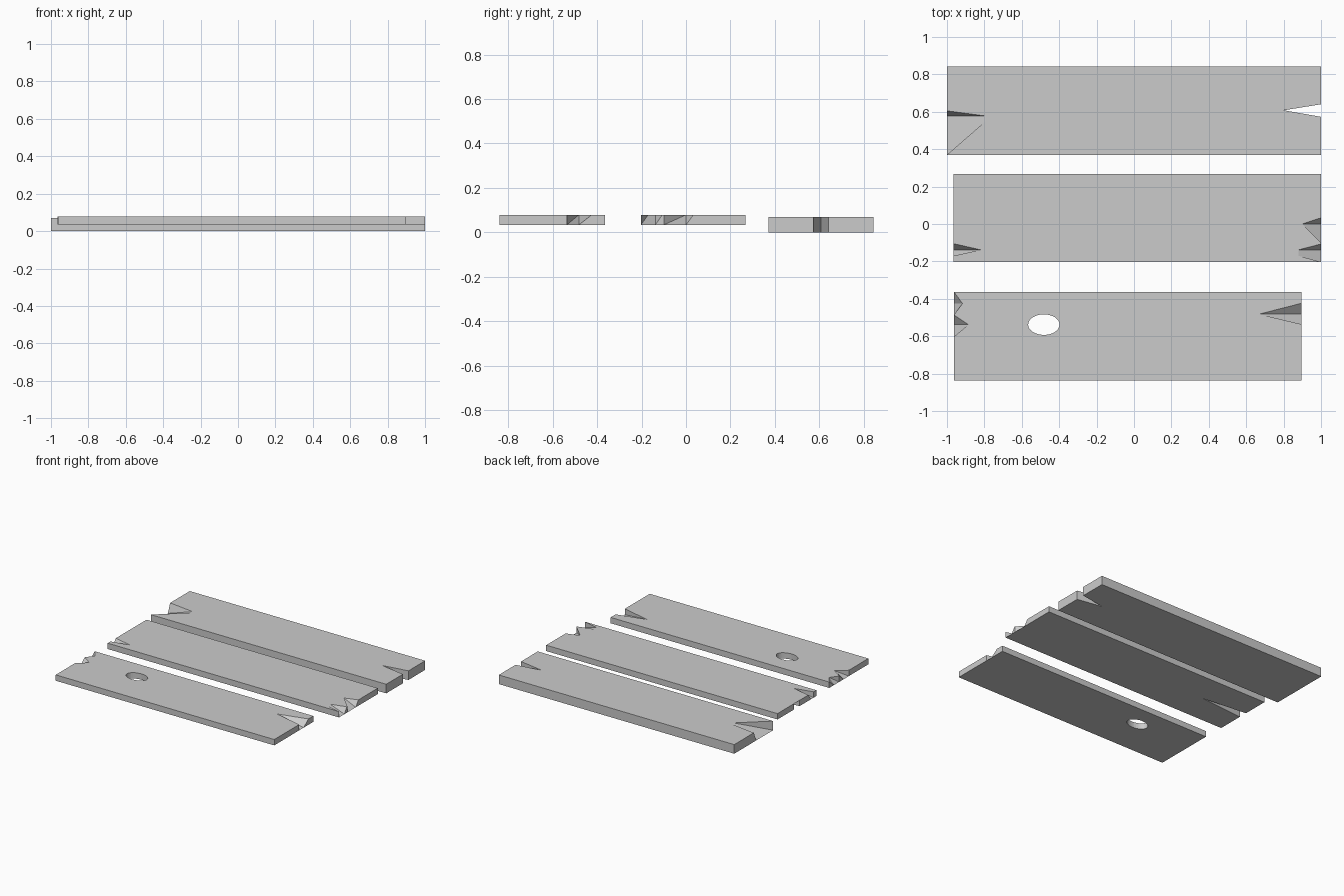
import bpy, bmesh
from math import radians

if "Cube" in bpy.data.objects:
    bpy.data.objects.remove(bpy.data.objects["Cube"])


def plank(name, x0, x1, y0, y1, z0, z1, right=(), left=()):
    """Board with splintered ends. Each notch is (points from high y to low y, through)."""
    def end_points(notches, end_x):
        pts = []
        for points, through in notches:
            for x, y in points:
                pts.append(((x, y), (x if through else end_x, y)))
        return pts

    def corner(x, y):
        return ((x, y), (x, y))

    # counter-clockwise outline of (top, bottom) pairs
    ring = [corner(x0, y0), corner(x1, y0)]
    ring += reversed(end_points(right, x1))
    ring += [corner(x1, y1), corner(x0, y1)]
    ring += end_points(left, x0)
    ring = [p for i, p in enumerate(ring) if p != ring[i - 1]]

    bm = bmesh.new()
    top = [bm.verts.new((*t, z1)) for t, b in ring]
    bot = [bm.verts.new((*b, z0)) for t, b in ring]
    bm.faces.new(top)
    bm.faces.new(bot[::-1])
    n = len(ring)
    for i in range(n):
        j = (i + 1) % n
        # split each wall from its high-y top corner to its low-y bottom corner
        if ring[i][0][1] >= ring[j][0][1]:
            tris = ((top[i], bot[i], bot[j]), (top[i], bot[j], top[j]))
        else:
            tris = ((top[i], bot[i], top[j]), (bot[i], bot[j], top[j]))
        for t in tris:
            bm.faces.new(t)
    bmesh.ops.triangulate(bm, faces=[f for f in bm.faces if len(f.verts) > 4])
    bmesh.ops.recalc_face_normals(bm, faces=bm.faces)
    me = bpy.data.meshes.new(name)
    bm.to_mesh(me)
    bm.free()
    ob = bpy.data.objects.new(name, me)
    bpy.context.collection.objects.link(ob)
    return ob


# back plank: one cut-through crack, one broken corner
plank("back_plank", -1, 1, 0.37, 0.843, 0, 0.07,
      right=[([(1, 0.64), (0.8, 0.608), (1, 0.573)], True)],
      left=[([(-1, 0.605), (-0.79, 0.577), (-0.79, 0.553), (-1, 0.37)], False)])

# middle plank: long crack and splintered ends
plank("middle_plank", -0.965, 1, -0.203, 0.268, 0.034, 0.079,
      right=[([(1, 0.033), (0.9, 0), (1, -0.1)], False),
             ([(1, -0.107), (0.88, -0.138), (0.88, -0.17), (1, -0.203)], False)],
      left=[([(-0.965, 0.066), (-0.595, 0.031), (-0.965, 0)], True),
            ([(-0.965, -0.105), (-0.82, -0.138), (-0.965, -0.17)], False)])

# front plank: splintered ends and a knot hole
front = plank("front_plank", -0.962, 0.895, -0.838, -0.364, 0.034, 0.079,
              right=[([(0.895, -0.424), (0.668, -0.482), (0.895, -0.536)], False)],
              left=[([(-0.962, -0.364), (-0.917, -0.425), (-0.962, -0.485)], False),
                    ([(-0.962, -0.487), (-0.885, -0.538), (-0.962, -0.602)], False)])

# knot hole cutter
bpy.ops.mesh.primitive_cylinder_add(vertices=32, radius=1, depth=0.3,
                                    location=(-0.482, -0.538, 0.05))
cutter = bpy.context.object
cutter.name = "knot_hole_cutter"
cutter.scale = (0.084, 0.055, 1)
cutter.hide_render = True
mod = front.modifiers.new("knot_hole", 'BOOLEAN')
mod.operation = 'DIFFERENCE'
mod.solver = 'EXACT'
mod.object = cutter
bpy.context.view_layer.update()
bpy.context.view_layer.objects.active = front
bpy.ops.object.modifier_apply(modifier=mod.name)
bpy.data.objects.remove(cutter)
